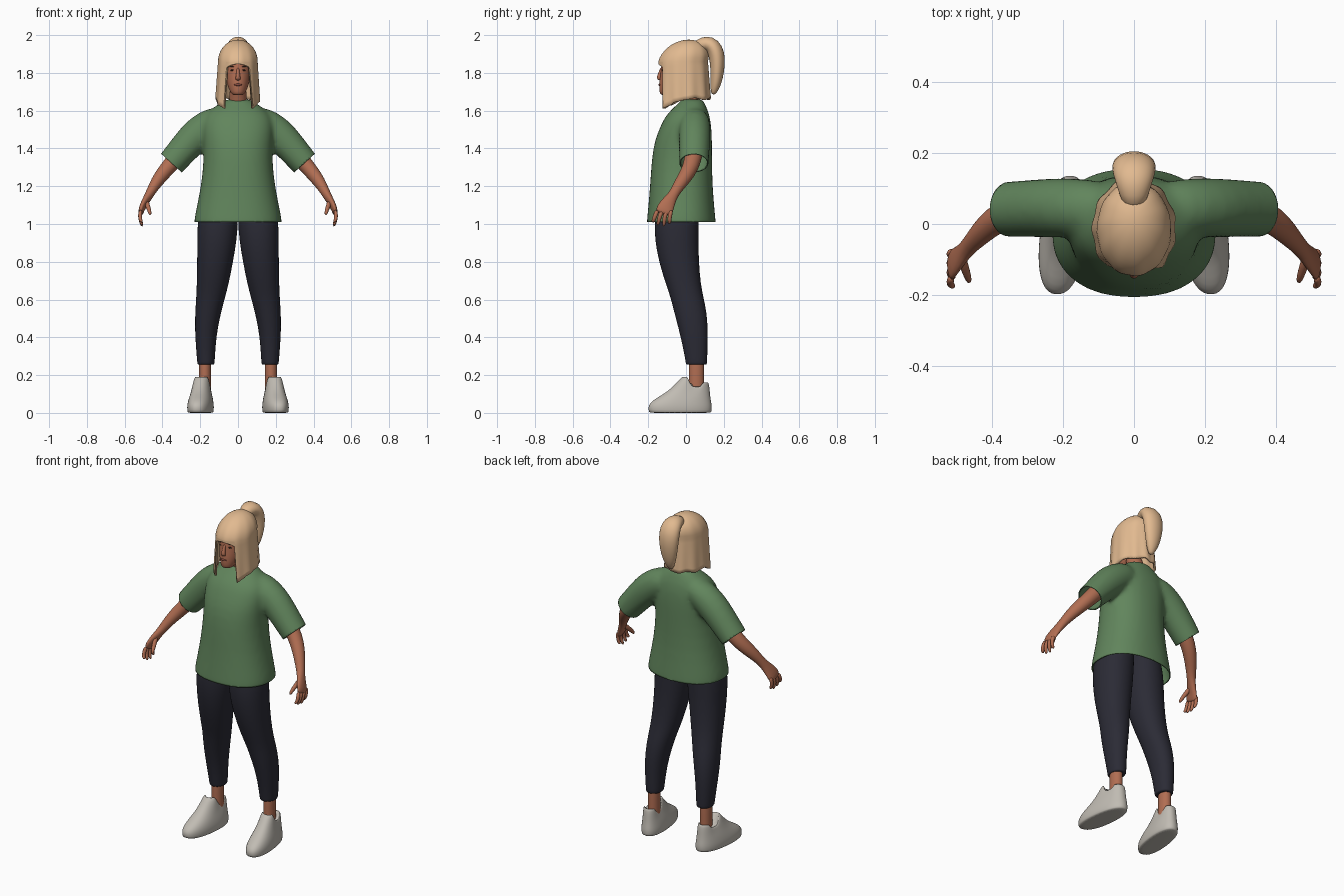
import bpy, bmesh, math
from mathutils import Vector, Matrix

if "Cube" in bpy.data.objects:
    bpy.data.objects.remove(bpy.data.objects["Cube"])


def material(name, rgb):
    m = bpy.data.materials.new(name)
    m.diffuse_color = (*rgb, 1)
    m.use_nodes = True
    m.node_tree.nodes["Principled BSDF"].inputs["Base Color"].default_value = m.diffuse_color
    return m


SKIN = material("skin", (0.44, 0.155, 0.085))
HAIR = material("blonde_hair", (0.76, 0.49, 0.28))
SHIRT = material("green_cloth", (0.12, 0.235, 0.108))
PANTS = material("dark_cloth", (0.024, 0.024, 0.036))
SHOE = material("pale_grey", (0.53, 0.50, 0.45))
LIPS = material("lip_red", (0.25, 0.07, 0.05))
DARK = material("dark_brown", (0.045, 0.02, 0.013))


def finish(bm, name, mat, mirror=False, subsurf=1, solid=0.0):
    bmesh.ops.recalc_face_normals(bm, faces=bm.faces)
    for f in bm.faces:
        f.smooth = True
    me = bpy.data.meshes.new(name)
    bm.to_mesh(me)
    bm.free()
    me.materials.append(mat)
    ob = bpy.data.objects.new(name, me)
    bpy.context.collection.objects.link(ob)
    if mirror:
        ob.modifiers.new("mirror", "MIRROR").use_mirror_merge = False
    if solid:
        s = ob.modifiers.new("thickness", "SOLIDIFY")
        s.thickness, s.offset = solid, -1
    if subsurf:
        s = ob.modifiers.new("smooth", "SUBSURF")
        s.levels = s.render_levels = subsurf
    return ob


def loft(bm, rings, seg=20, power=2.0, flat=False, warp=None):
    """Closed skin through rings (x, y, z, half width, half depth)."""
    pts = [Vector(r[:3]) for r in rings]
    loops = []
    for i, r in enumerate(rings):
        u, v = Vector((1, 0, 0)), Vector((0, 1, 0))
        if not flat:
            t = (pts[min(i + 1, len(pts) - 1)] - pts[max(i - 1, 0)]).normalized()
            u = (u - t * u.dot(t)).normalized()
            v = t.cross(u)
        loop = []
        for k in range(seg):
            a = 2 * math.pi * k / seg
            c, s = math.cos(a), math.sin(a)
            c = math.copysign(abs(c) ** (2 / power), c)
            s = math.copysign(abs(s) ** (2 / power), s)
            p = pts[i] + u * c * r[3] + v * s * r[4]
            loop.append(bm.verts.new(warp(p) if warp else p))
        loops.append(loop)
    for a, b in zip(loops, loops[1:]):
        for k in range(seg):
            n = (k + 1) % seg
            bm.faces.new((a[k], a[n], b[n], b[k]))
    bm.faces.new(loops[0])
    bm.faces.new(loops[-1])


def loft_part(name, mat, rings, mirror=False, **kw):
    bm = bmesh.new()
    loft(bm, rings, **kw)
    return finish(bm, name, mat, mirror)


def ellipsoid(name, mat, loc, size, mirror=False, tilt=0):
    bm = bmesh.new()
    m = (Matrix.Translation(loc) @ Matrix.Rotation(tilt, 4, 'Y')
         @ Matrix.Diagonal((*size, 1)))
    bmesh.ops.create_uvsphere(bm, u_segments=16, v_segments=10, radius=1, matrix=m)
    finish(bm, name, mat, mirror, 0)


# Shirt: torso and sleeves fused, then cut open at hem and cuffs
bm = bmesh.new()
torso = [(0.94, -.025, .238, .186), (1.01, -.025, .233, .183), (1.05, -.025, .228, .179),
         (1.2, -.025, .195, .165), (1.35, -.022, .180, .160), (1.45, -.013, .187, .151),
         (1.52, 0, .19, .134), (1.57, .008, .178, .118), (1.61, .02, .14, .093),
         (1.64, .03, .095, .068), (1.665, .033, .062, .058)]
loft(bm, [(0, y, z, a, b) for z, y, a, b in torso], seg=40, power=2.25, flat=True)
for s in (1, -1):
    loft(bm, [(s * x, y, z, r, d) for x, y, z, r, d in
              [(.06, .045, 1.555, .07, .07), (.13, .045, 1.54, .083, .083),
               (.20, .046, 1.49, .091, .085), (.265, .045, 1.425, .084, .083),
               (.352, .041, 1.322, .075, .079), (.40, .04, 1.268, .073, .078)]], seg=28)
raw = finish(bm, "shirt_form", SHIRT, subsurf=1)
rm = raw.modifiers.new("fuse", "REMESH")
rm.mode, rm.voxel_size = 'VOXEL', 0.013
sm = raw.modifiers.new("relax", "SMOOTH")
sm.factor, sm.iterations = 0.5, 8
dg = bpy.context.evaluated_depsgraph_get()
fused = bpy.data.meshes.new_from_object(raw.evaluated_get(dg))
bm = bmesh.new()
bm.from_mesh(fused)
bpy.data.objects.remove(raw)


def trim(test, co, no):
    vs = [v for v in bm.verts if test(v.co)]
    keep = set(vs)
    es = [e for e in bm.edges if all(v in keep for v in e.verts)]
    fs = [f for f in bm.faces if all(v in keep for v in f.verts)]
    bmesh.ops.bisect_plane(bm, geom=vs + es + fs, plane_co=co, plane_no=no, clear_outer=True)


trim(lambda c: c.z < 1.15 and abs(c.x) < .26, (0, 0, 1.01), (0, 0, -1))
for s in (1, -1):
    trim(lambda c: c.x * s > .26, (s * .352, .04, 1.322), (s * .67, 0, -.74))
finish(bm, "shirt", SHIRT, subsurf=0, solid=0.006)

# Trousers
loft_part("trouser_leg", PANTS, [
    (.170, .055, .255, .043, .054), (.170, .055, .258, .045, .056),
    (.170, .054, .285, .048, .059), (.171, .048, .36, .053, .067),
    (.168, .038, .45, .061, .079), (.157, .022, .54, .070, .087),
    (.145, .006, .61, .077, .088), (.134, -.014, .68, .085, .093),
    (.121, -.038, .8, .096, .107), (.111, -.050, .92, .106, .117),
    (.107, -.050, 1.02, .109, .118), (.095, -.045, 1.12, .095, .11),
    (.09, -.04, 1.16, .085, .10)], mirror=True, flat=True, power=2.15)

# Ankles
loft_part("ankle", SKIN, [(.175, .055, z, .033, .041) for z in (.08, .12, .18, .24, .32)],
          mirror=True, flat=True)


# Shoes: toes turned out, opening dips at the sides
def shoe_shape(p):
    x = p.x - (p.y - .055) * .11
    z = p.z
    if z > .09:
        lift = .028 if p.y < .02 else (-.022 if p.y < .085 else .0)
        z += lift * (z - .09) / .07
    return Vector((x, p.y, z))


def shoe_ring(z, y0, y1, half):
    return (.189, (y0 + y1) / 2, z, half, (y1 - y0) / 2)


loft_part("shoe", SHOE, [
    shoe_ring(0, -.190, .130, .061), shoe_ring(.002, -.196, .135, .065),
    shoe_ring(.03, -.202, .138, .068), shoe_ring(.055, -.19, .134, .065),
    shoe_ring(.08, -.155, .130, .060), shoe_ring(.105, -.10, .127, .053),
    shoe_ring(.135, -.055, .124, .047), shoe_ring(.16, -.025, .12, .043),
    shoe_ring(.165, -.012, .112, .037), shoe_ring(.14, 0, .10, .033)],
    mirror=True, seg=32, flat=True, power=2.3, warp=shoe_shape)

# Arms with palms
loft_part("arm", SKIN, [
    (.25, .045, 1.44, .05, .05), (.31, .042, 1.37, .046, .048), (.37, .026, 1.30, .041, .043),
    (.415, -.008, 1.245, .036, .038), (.445, -.04, 1.20, .029, .031),
    (.47, -.067, 1.155, .023, .025), (.49, -.090, 1.120, .019, .036),
    (.511, -.112, 1.08, .016, .046), (.517, -.120, 1.05, .013, .045)], mirror=True)

# Fingers and thumb
bm = bmesh.new()
for y0, y1, z1 in [(-.157, -.178, 1.012), (-.132, -.150, .992),
                   (-.108, -.118, .986), (-.085, -.088, 1.0)]:
    loft(bm, [(.514, y0 + .008, 1.075, .011, .012), (.520, (y0 * 2 + y1) / 3, 1.045, .011, .012),
              (.517, (y0 + y1 * 2) / 3, 1.018, .010, .011), (.506, y1, z1, .007, .008)], seg=10)
loft(bm, [(.487, -.09, 1.125, .014, .016), (.478, -.122, 1.095, .013, .014),
          (.469, -.148, 1.07, .011, .012), (.464, -.165, 1.048, .007, .008)], seg=10)
finish(bm, "fingers", SKIN, mirror=True)

# Neck and head
loft_part("neck", SKIN, [(0, .03, 1.58, .052, .05), (0, .028, 1.63, .049, .048),
                         (0, .01, 1.68, .045, .047), (0, -.01, 1.74, .045, .05)], flat=True)
loft_part("head", SKIN, [
    (0, -.105, 1.682, .024, .024), (0, -.098, 1.69, .036, .04), (0, -.082, 1.71, .047, .06),
    (0, -.066, 1.74, .058, .077), (0, -.050, 1.775, .067, .089), (0, -.036, 1.82, .073, .097),
    (0, -.030, 1.86, .075, .100), (0, -.025, 1.91, .068, .088), (0, -.02, 1.94, .045, .06)],
    flat=True, seg=24)

# Face features
loft_part("nose", SKIN, [(0, -.128, 1.83, .007, .008), (0, -.136, 1.80, .009, .010),
                         (0, -.143, 1.778, .013, .014), (0, -.141, 1.765, .014, .011),
                         (0, -.134, 1.76, .008, .007)], flat=True, seg=12)
ellipsoid("eye", DARK, (.028, -.122, 1.814), (.013, .006, .0045), True, .1)
ellipsoid("eyebrow", DARK, (.029, -.121, 1.833), (.017, .006, .0028), True)
ellipsoid("lips", LIPS, (0, -.138, 1.737), (.020, .008, .0065))

# Hair shell: dome, fringe at the front, long curtain at sides and back
bm = bmesh.new()
N, DOME, FALL = 72, 9, 9
top = bm.verts.new((0, .015, 1.976))
columns = []
for k in range(N):
    th = 2 * math.pi * k / N
    f = abs((math.degrees(th) + 180) % 360 - 180)
    hem = 1.847 - .02 * (f / 36) ** 2 if f < 38 else 1.612 + .05 * min(1, (f - 40) / 50)
    hem += .005 * math.sin(7 * th) if f > 60 else 0
    col = []
    for i in range(1, DOME + FALL + 1):
        if i <= DOME:
            ph = math.pi / 2 * i / DOME
            z, w, k2 = 1.86 + .116 * math.cos(ph), math.sin(ph), 0
            cy = -.015 + .03 * math.cos(ph)
        else:
            z = 1.86 + (hem - 1.86) * (i - DOME) / FALL
            k2 = (1.86 - z) / .25
            w, cy = 1, -.015 + .005 * k2
        w *= 1 + (.008 + .02 * k2) * math.sin(11 * th) * min(1, i / DOME)
        col.append(bm.verts.new((math.sin(th) * w * (.105 + .016 * k2),
                                 cy - math.cos(th) * w * (.131 + .013 * k2), z)))
    columns.append(col)
for k in range(N):
    a, b = columns[k], columns[(k + 1) % N]
    bm.faces.new((top, a[0], b[0]))
    for i in range(DOME + FALL - 1):
        bm.faces.new((a[i], a[i + 1], b[i + 1], b[i]))
finish(bm, "hair", HAIR, subsurf=0, solid=0.012)

# Ponytail
loft_part("ponytail", HAIR, [
    (0, .05, 1.935, .03, .03), (0, .085, 1.955, .042, .036), (0, .125, 1.957, .055, .044),
    (0, .155, 1.925, .063, .046), (0, .167, 1.87, .062, .042), (0, .166, 1.81, .055, .037),
    (0, .160, 1.75, .042, .030), (0, .150, 1.71, .026, .021), (0, .143, 1.685, .01, .01)], seg=18)
